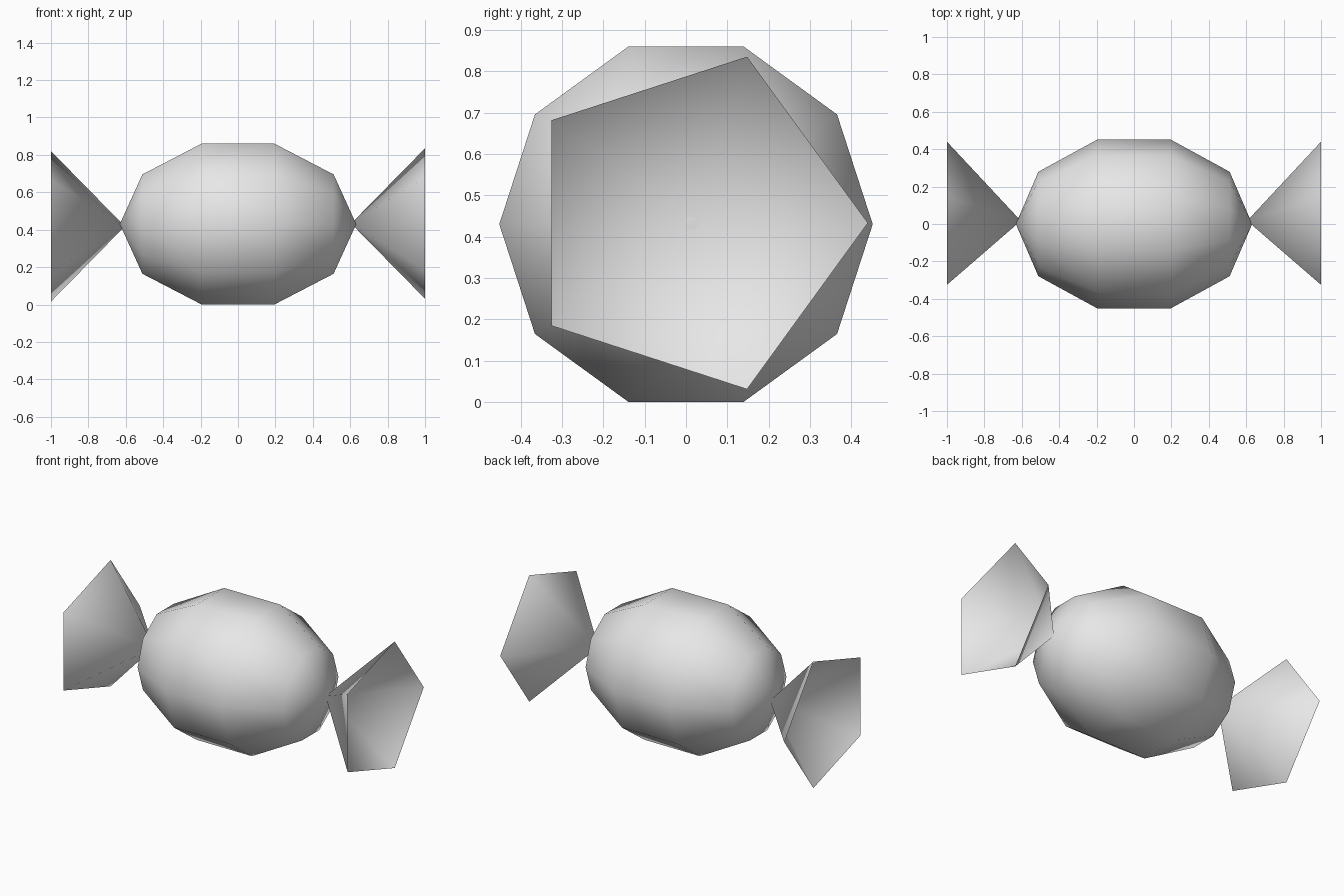
import bpy
import bmesh
from math import sin, cos, pi

cube = bpy.data.objects.get("Cube")
if cube:
    bpy.data.objects.remove(cube, do_unlink=True)

grey = bpy.data.materials.new("wrapper grey")
grey.use_nodes = True
grey.diffuse_color = (0.8, 0.8, 0.8, 1)
grey.node_tree.nodes["Principled BSDF"].inputs["Base Color"].default_value = (0.8, 0.8, 0.8, 1)


def lathe(name, profile, sides, location):
    """Spin (x, radius) points round the x axis; zero radius makes a single tip."""
    bm = bmesh.new()
    rings = []
    for x, r in profile:
        count = sides if r > 0 else 1
        rings.append([bm.verts.new((x, r * cos(2 * pi * i / sides), r * sin(2 * pi * i / sides)))
                      for i in range(count)])
    for a, b in zip(rings, rings[1:]):
        for i in range(sides):
            j = (i + 1) % sides
            corners = [a[i % len(a)], a[j % len(a)], b[j % len(b)], b[i % len(b)]]
            bm.faces.new(list(dict.fromkeys(corners)))
    bmesh.ops.recalc_face_normals(bm, faces=bm.faces)
    mesh = bpy.data.meshes.new(name)
    bm.to_mesh(mesh)
    bm.free()
    mesh.materials.append(grey)
    mesh.shade_smooth()
    obj = bpy.data.objects.new(name, mesh)
    obj.location = location
    bpy.context.collection.objects.link(obj)
    return obj


# Sweet body: a coarse stretched sphere lying along x
steps = 5
body = [(-0.632 * cos(pi * k / steps), 0.475 * sin(pi * k / steps) if 0 < k < steps else 0)
        for k in range(steps + 1)]
lathe("sweet_body", body, 10, (0, 0, 0.43))

# Twisted wrapper ends: open five-sided cones
for name, side, height in (("left_wrapper_end", 1, 0.433), ("right_wrapper_end", -1, 0.418)):
    lathe(name, [(side * 0.605, 0), (side, 0.423)], 5, (0, 0.017, height))
